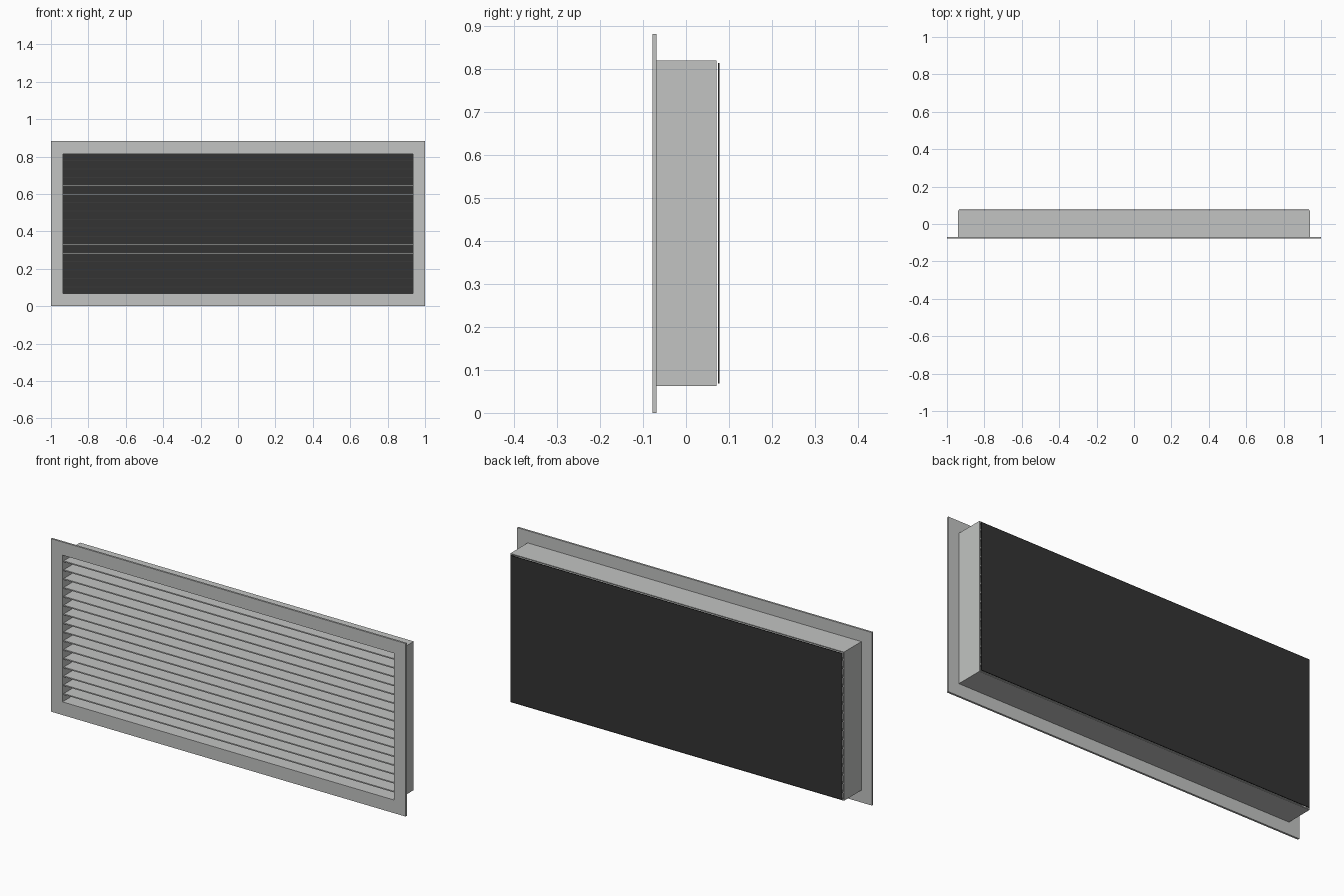
import bpy, bmesh

if "Cube" in bpy.data.objects:
    bpy.data.objects.remove(bpy.data.objects["Cube"])

ZC = 0.441          # height of the grille centre
IN_X, IN_Z = 0.935, 0.374   # half size of the opening


def material(name, rgb):
    m = bpy.data.materials.new(name)
    m.diffuse_color = (*rgb, 1.0)
    m.use_nodes = True
    m.node_tree.nodes["Principled BSDF"].inputs["Base Color"].default_value = m.diffuse_color
    return m


grey = material("light_grey_metal", (0.54, 0.55, 0.54))
black = material("dark_backing", (0.033, 0.033, 0.033))


def finish(bm, name, mat):
    bmesh.ops.recalc_face_normals(bm, faces=bm.faces)
    me = bpy.data.meshes.new(name)
    bm.to_mesh(me)
    bm.free()
    me.materials.append(mat)
    ob = bpy.data.objects.new(name, me)
    bpy.context.collection.objects.link(ob)
    return ob


def box(name, mat, hx, y0, y1, z0, z1):
    bm = bmesh.new()
    bmesh.ops.create_cube(bm, size=1)
    for v in bm.verts:
        v.co = (v.co.x * 2 * hx,
                y0 if v.co.y < 0 else y1,
                z0 if v.co.z < 0 else z1)
    return finish(bm, name, mat)


def ring(name, mat, hx, hz, y0, y1):
    """Rectangular frame around the opening, hx by hz outside half size."""
    bm = bmesh.new()
    section = [(hx, hz, y0), (hx, hz, y1), (IN_X, IN_Z, y1), (IN_X, IN_Z, y0)]
    loops = [[bm.verts.new((sx * w, y, ZC + sz * h))
              for sx, sz in ((-1, -1), (1, -1), (1, 1), (-1, 1))]
             for w, h, y in section]
    for i in range(4):
        a, b = loops[i], loops[(i + 1) % 4]
        for j in range(4):
            k = (j + 1) % 4
            bm.faces.new((a[j], a[k], b[k], b[j]))
    return finish(bm, name, mat)


# Front flange and the duct collar behind it
ring("front_flange", grey, 1.0, 0.441, -0.0785, -0.0685)
ring("duct_collar", grey, 0.941, 0.379, -0.0685, 0.0715)

# Horizontal louvre slats
COUNT, STEP, THICK = 16, 0.0451, 0.006
for i in range(COUNT):
    z = ZC + (i - (COUNT - 1) / 2) * STEP
    box(f"louvre_slat_{i + 1}", grey, IN_X, -0.0685, 0.0715,
        z - THICK / 2, z + THICK / 2)

# Dark panel closing the back, with a small gap
box("back_panel", black, IN_X, 0.0745, 0.0785, ZC - 0.373, ZC + 0.373)
